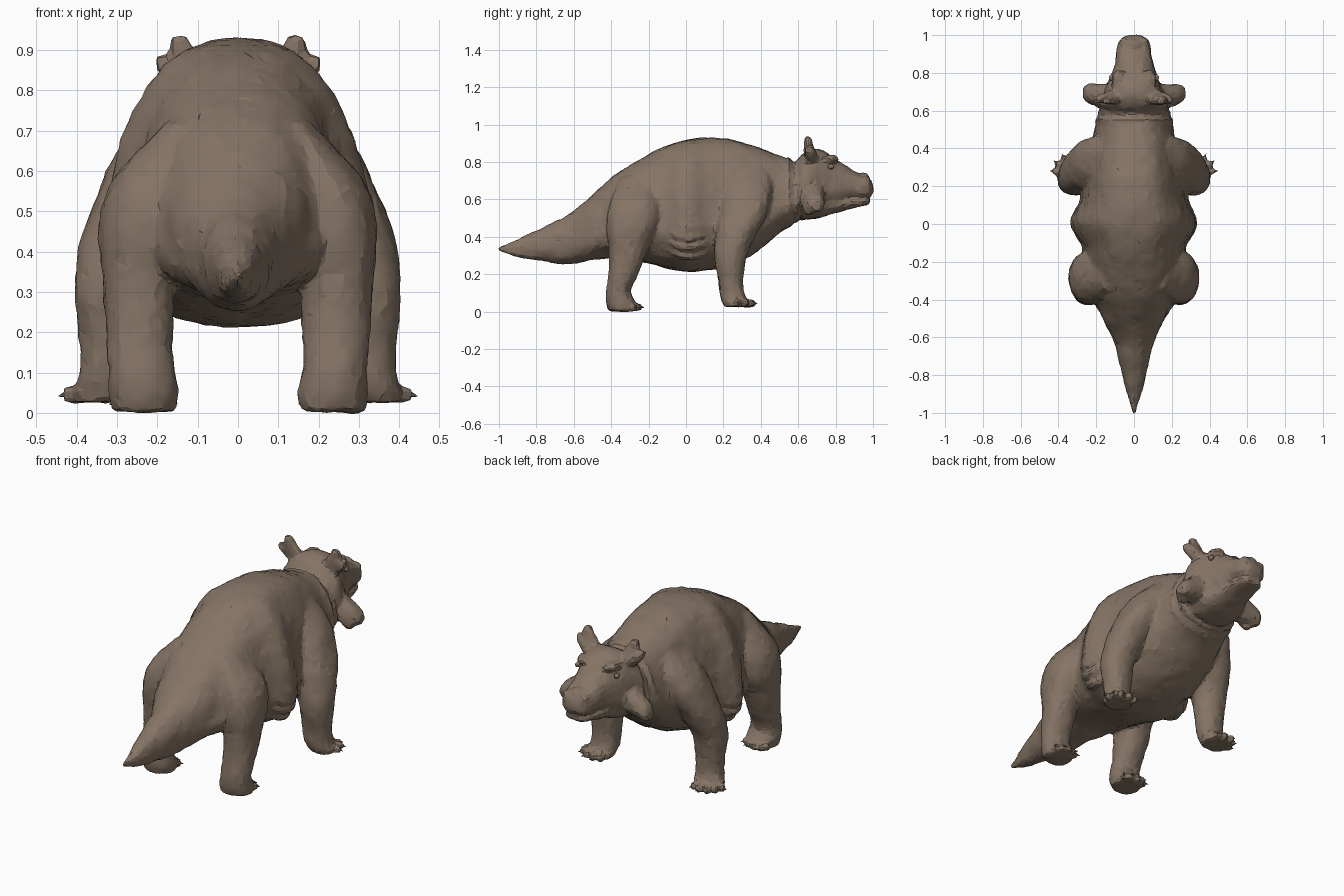
import bpy, bmesh
from math import sin, cos, pi, radians, copysign
from mathutils import Matrix, Vector

if "Cube" in bpy.data.objects:
    bpy.data.objects.remove(bpy.data.objects["Cube"])

skin = bmesh.new()
claws = bmesh.new()
eyes = bmesh.new()


def catmull(rows, sub):
    out = []
    for i in range(len(rows) - 1):
        quad = list(zip(rows[max(i - 1, 0)], rows[i], rows[i + 1], rows[min(i + 2, len(rows) - 1)]))
        for k in range(sub):
            t = k / sub
            out.append([0.5 * (2 * b + (c - a) * t + (2 * a - 5 * b + 4 * c - d) * t * t
                               + (3 * b - a - 3 * c + d) * t ** 3) for a, b, c, d in quad])
    return out + [list(rows[-1])]


def loft(rows, plane, n=32, sub=4, power=0.92, taper=0.0, low_power=None):
    """Rows are (x, y, z, half width, up radius, down radius); rings lie in the named plane.
    'power' squares the ring and 'taper' narrows its upper half."""
    iu, iv = ["xyz".index(c) for c in plane]
    rings = []
    for r in catmull(rows, sub):
        ring = []
        for k in range(n):
            a = 2 * pi * k / n
            e = low_power if low_power and sin(a) < 0 else power
            c, s = (copysign(abs(f) ** e, f) for f in (cos(a), sin(a)))
            p = Vector(r[:3])
            p[iu] += c * (1 - taper * max(s, 0)) * max(r[3], 0.003)
            p[iv] += s * max(r[4] if s > 0 else r[5], 0.003)
            ring.append(skin.verts.new(p))
        rings.append(ring)
    faces = [skin.faces.new(rings[0]), skin.faces.new(rings[-1])]
    for a, b in zip(rings, rings[1:]):
        for k in range(n):
            m = (k + 1) % n
            faces.append(skin.faces.new((a[k], a[m], b[m], b[k])))
    bmesh.ops.recalc_face_normals(skin, faces=faces)


def profile(rows, low=0.4, **shape):
    """Rows are (y, bottom z, top z, half width); 'low' sets the height of the widest point."""
    loft([(0, y, b + low * (t - b), w, (1 - low) * (t - b), low * (t - b))
          for y, b, t, w in rows], "xz", **shape)


def limb(rows, side, plane="xy"):
    loft([(side * x, y, z, a, b, b) for x, y, z, a, b in rows], plane, n=20)


def blob(bm, centre, radii, angle=0):
    m = Matrix.Translation(centre) @ Matrix.Rotation(angle, 4, "Z") @ Matrix.Diagonal((*radii, 1))
    bmesh.ops.create_uvsphere(bm, u_segments=14, v_segments=10, radius=1, matrix=m)


# Torso, then the rounder tail
trapezoid = dict(low=.33, power=.74, taper=.18, low_power=.95)
profile([(-.62, .28, .50, .085), (-.5, .285, .625, .165), (-.38, .29, .73, .23),
         (-.25, .27, .81, .265), (-.12, .235, .88, .278), (0, .213, .918, .337),
         (.12, .222, .932, .29), (.25, .25, .92, .27), (.38, .32, .88, .24),
         (.5, .42, .835, .21), (.56, .46, .81, .20), (.585, .49, .785, .18),
         (.62, .5, .79, .16), (.68, .52, .78, .13)], **trapezoid)
profile([(-1.007, .325, .345, .008), (-.9, .293, .387, .037), (-.75, .268, .458, .075),
         (-.62, .253, .522, .107), (-.5, .275, .62, .165), (-.38, .29, .70, .20)], low=.47)

# Neck folds
for y, b, t, w in ((.55, .447, .825, .209), (.592, .475, .805, .196)):
    profile([(y - .03, b + .02, t - .03, w - .03), (y, b, t, w),
             (y + .018, b + .04, t - .03, w - .03)], **trapezoid)

# Head: skull, then lower jaw
profile([(.59, .53, .80, .13), (.625, .51, .845, .185), (.68, .51, .872, .168),
         (.74, .53, .86, .142), (.8, .56, .815, .118), (.87, .60, .772, .097),
         (.93, .605, .738, .092), (.97, .607, .722, .08), (.992, .62, .695, .052),
         (1.0, .635, .675, .025)], power=.82)
profile([(.62, .49, .62, .13), (.7, .498, .63, .14), (.8, .528, .61, .098),
         (.9, .553, .606, .08), (.96, .565, .606, .068), (.982, .572, .604, .04)], low=.6, power=.8)
blob(skin, (0, .945, .722), (.04, .035, .025))

for s in (1, -1):
    # Cheek flange
    limb([(.08, .67, .635, .075, .085), (.16, .675, .615, .065, .075), (.21, .685, .592, .055, .06),
          (.25, .692, .575, .048, .045), (.27, .695, .565, .028, .026)], s, "yz")
    limb([(.17, .67, .6, .06, .055), (.21, .665, .55, .042, .038), (.22, .66, .515, .016, .016)], s)
    # Forked horn fan at the back of the skull
    limb([(.09, .68, .79, .05, .04), (.125, .66, .86, .05, .028), (.138, .655, .9, .034, .022),
          (.145, .65, .937, .02, .016)], s)
    limb([(.1, .68, .8, .035, .04), (.15, .67, .835, .03, .038), (.185, .66, .858, .024, .03),
          (.206, .65, .872, .017, .018)], s, "yz")
    # Brow, nostril and eye
    blob(skin, (s * .085, .765, .816), (.035, .055, .022), s * .25)
    blob(skin, (s * .05, .963, .70), (.03, .026, .026))
    blob(eyes, (s * .12, .775, .775), (.012, .017, .014))
    # Flank folds
    for dz, dx in ((0, 0), (.05, .01), (-.045, -.03)):
        limb([(.2 + dx, -.15, .43 + dz, .02, .02), (.265 + dx, -.08, .375 + dz, .027, .022),
              (.30 + dx, 0, .345 + dz, .027, .022), (.275 + dx, .08, .355 + dz, .027, .022),
              (.21 + dx, .17, .4 + dz, .02, .02)], s, "xz")
    # Hind leg
    limb([(.12, -.26, .72, .06, .09), (.18, -.268, .61, .105, .13), (.22, -.277, .53, .113, .143),
          (.237, -.288, .44, .108, .137), (.245, -.305, .35, .093, .108), (.245, -.33, .22, .085, .083),
          (.24, -.362, .11, .08, .066), (.235, -.347, .05, .087, .08),
          (.235, -.342, .003, .078, .072)], s)
    # Front leg
    limb([(.12, .345, .78, .05, .09), (.18, .335, .69, .085, .125), (.22, .32, .6, .105, .135),
          (.25, .305, .52, .11, .128), (.285, .27, .42, .108, .11),
          (.315, .237, .3, .09, .087), (.316, .24, .17, .077, .067),
          (.32, .248, .09, .075, .066), (.33, .267, .05, .08, .073), (.335, .272, .027, .074, .066)], s)
    # Toes and claws
    for fx, fy, z, angles in ((.335, .272, .045, (-35, -5, 25, 55, 85)),
                              (.235, -.335, .025, (-50, -25, 0, 25, 50))):
        for deg in angles:
            a = radians(deg)
            d = Vector((s * sin(a), cos(a), 0))
            c = Vector((s * fx, fy, z))
            blob(skin, c + d * .072, (.018, .034, .024), -s * a)
            rot = Vector((d.x, d.y, -.25)).to_track_quat("Z", "Y").to_matrix().to_4x4()
            bmesh.ops.create_cone(claws, cap_ends=True, segments=6, radius1=.012, radius2=.001, depth=.03,
                                  matrix=Matrix.Translation(c + d * .096) @ rot)


def make(name, bm, colour):
    mesh = bpy.data.meshes.new(name)
    bm.to_mesh(mesh)
    bm.free()
    ob = bpy.data.objects.new(name, mesh)
    bpy.context.collection.objects.link(ob)
    mat = bpy.data.materials.new(name + "_colour")
    mat.diffuse_color = (*colour, 1)
    mat.use_nodes = True
    mat.node_tree.nodes["Principled BSDF"].inputs["Base Color"].default_value = mat.diffuse_color
    mesh.materials.append(mat)
    return ob


hide = (.235, .175, .13)
body = make("body", skin, hide)
make("claws", claws, hide)
make("eyes", eyes, hide)

# Fuse the body parts into one wrinkled, faceted skin
rem = body.modifiers.new("fuse", "REMESH")
rem.mode = "VOXEL"
rem.voxel_size = .01
soft = body.modifiers.new("soften", "SMOOTH")
soft.factor = .5
soft.iterations = 5
for size, strength in ((.09, .012), (.025, .006)):
    tex = bpy.data.textures.new("wrinkles", "CLOUDS")
    tex.noise_scale = size
    disp = body.modifiers.new("wrinkles", "DISPLACE")
    disp.texture = tex
    disp.strength = strength
dec = body.modifiers.new("facets", "DECIMATE")
dec.ratio = .14
bpy.ops.object.select_all(action="DESELECT")
bpy.context.view_layer.objects.active = body
body.select_set(True)
bpy.ops.object.convert(target="MESH")
bpy.ops.object.shade_smooth_by_angle(angle=radians(16))
